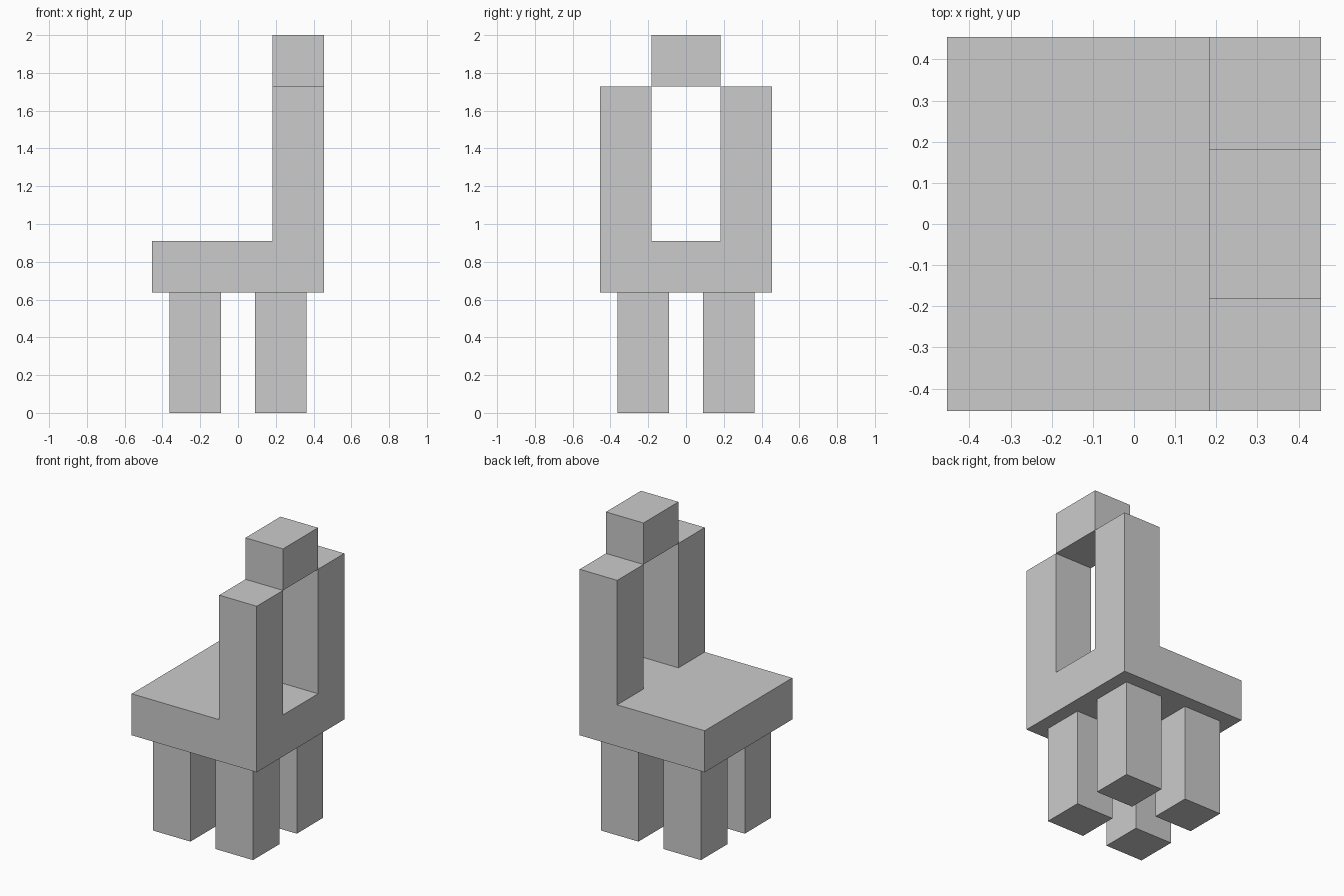
import bpy, bmesh
from mathutils import Matrix, Vector

if "Cube" in bpy.data.objects:
    bpy.data.objects.remove(bpy.data.objects["Cube"])

U = 1 / 11  # model unit: the chair is 22 units tall


def add_box(bm, lo, hi):
    lo, hi = Vector(lo) * U, Vector(hi) * U
    mat = Matrix.Translation((lo + hi) / 2) @ Matrix.Diagonal((*(hi - lo), 1))
    bmesh.ops.create_cube(bm, size=1, matrix=mat)


def finish(bm, name):
    bmesh.ops.recalc_face_normals(bm, faces=bm.faces)
    mesh = bpy.data.meshes.new(name)
    bm.to_mesh(mesh)
    bm.free()
    bpy.context.collection.objects.link(bpy.data.objects.new(name, mesh))


def box(name, lo, hi):
    bm = bmesh.new()
    add_box(bm, lo, hi)
    finish(bm, name)


# Seat slab, with the two back posts extruded from its rear corners
bm = bmesh.new()
add_box(bm, (-5, -5, 7), (5, 5, 10))
for co, no in (((2, 0, 0), (1, 0, 0)), ((0, -2, 0), (0, 1, 0)), ((0, 2, 0), (0, 1, 0))):
    bmesh.ops.bisect_plane(bm, geom=bm.verts[:] + bm.edges[:] + bm.faces[:],
                           plane_co=Vector(co) * U, plane_no=no)
bm.normal_update()
corners = [f for f in bm.faces if f.normal.z > 0.9
           and f.calc_center_median().x > 2 * U
           and abs(f.calc_center_median().y) > 2 * U]
for f in bmesh.ops.extrude_discrete_faces(bm, faces=corners)["faces"]:
    bmesh.ops.translate(bm, verts=f.verts, vec=(0, 0, 9 * U))
bmesh.ops.remove_doubles(bm, verts=bm.verts, dist=1e-5)
finish(bm, "seat_and_back_posts")

# Top block resting between the posts
box("top_block", (2, -2, 19), (5, 2, 22))

# Four legs, inset from the seat edge
for x, side in ((-4, "left"), (1, "right")):
    for y, end in ((-4, "front"), (1, "back")):
        box(f"{end}_{side}_leg", (x, y, 0), (x + 3, y + 3, 7))
